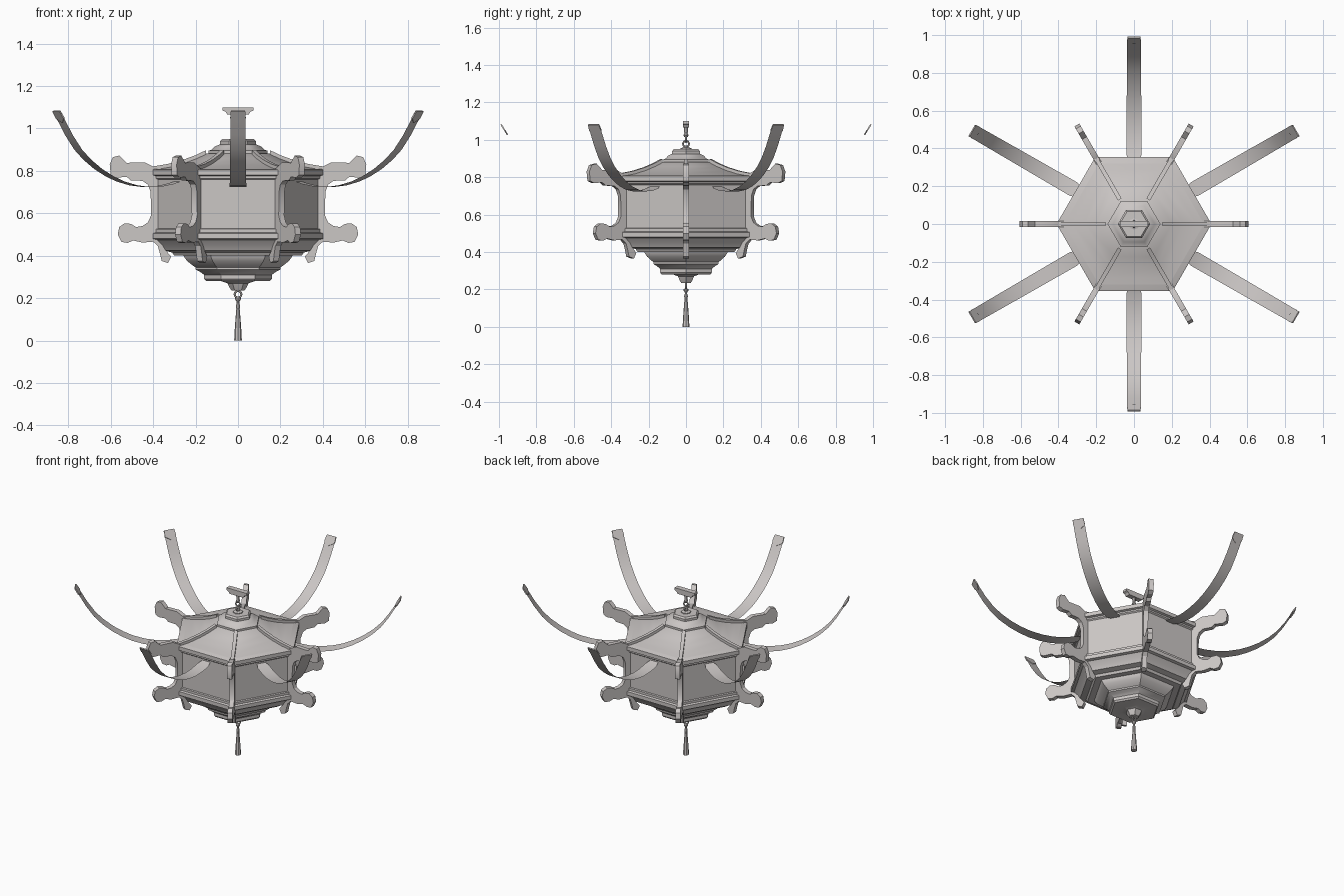
import bpy, bmesh
from math import cos, sin, pi, radians
from mathutils import Matrix, Vector

cube = bpy.data.objects.get("Cube")
if cube:
    bpy.data.objects.remove(cube)


def material(name, color):
    m = bpy.data.materials.new(name)
    m.use_nodes = True
    m.diffuse_color = color
    m.node_tree.nodes["Principled BSDF"].inputs["Base Color"].default_value = color
    return m


GREY = material("warm grey", (0.6, 0.57, 0.56, 1))


def finish(bm, name, angle=30, closed=True):
    if closed:
        bmesh.ops.recalc_face_normals(bm, faces=bm.faces)
    me = bpy.data.meshes.new(name)
    bm.to_mesh(me)
    bm.free()
    me.materials.append(GREY)
    ob = bpy.data.objects.new(name, me)
    bpy.context.collection.objects.link(ob)
    bpy.ops.object.select_all(action='DESELECT')
    ob.select_set(True)
    bpy.context.view_layer.objects.active = ob
    bpy.ops.object.shade_smooth_by_angle(angle=radians(angle))
    return ob


def lathe(name, profile, sides=6, angle=30):
    """Prism-like turned body from (radius, height) points, bottom to top."""
    bm = bmesh.new()
    rings = [[bm.verts.new((r * cos(2 * pi * i / sides), r * sin(2 * pi * i / sides), z))
              for i in range(sides)] for r, z in profile]
    for a, b in zip(rings, rings[1:]):
        for i in range(sides):
            j = (i + 1) % sides
            bm.faces.new((a[i], a[j], b[j], b[i]))
    bm.faces.new(rings[0][::-1])
    bm.faces.new(rings[-1])
    return finish(bm, name, angle)


def plate(name, outline, thick):
    """Upright plate in the xz plane, centred on y = 0."""
    bm = bmesh.new()
    face = bm.faces.new([bm.verts.new((x, -thick / 2, z)) for x, z in outline])
    ext = bmesh.ops.extrude_face_region(bm, geom=[face])
    verts = [g for g in ext["geom"] if isinstance(g, bmesh.types.BMVert)]
    bmesh.ops.translate(bm, verts=verts, vec=(0, thick, 0))
    return finish(bm, name)


def around(ob, start):
    """Repeat an object six times about the vertical axis."""
    base = ob.name
    for k in range(6):
        copy = ob if k == 0 else bpy.data.objects.new(f"{base}_{k + 1}", ob.data)
        if k:
            bpy.context.collection.objects.link(copy)
        copy.rotation_euler.z = radians(start + 60 * k)


def ring(name, z, radius, tube, turn):
    """Upright ring."""
    bpy.ops.mesh.primitive_torus_add(major_radius=radius, minor_radius=tube,
                                     major_segments=14, minor_segments=6,
                                     location=(0, 0, z), rotation=(pi / 2, 0, turn))
    ob = bpy.context.object
    ob.name = name
    ob.data.materials.append(GREY)
    bpy.ops.object.shade_smooth_by_angle()


# Six-sided body: stepped bowl, lower flange, walls and eaves
lathe("bowl", [(.03, .235), (.04, .25), (.05, .27), (.08, .28), (.15, .28), (.16, .29),
               (.16, .31), (.18, .325), (.2, .335), (.2, .345), (.215, .355),
               (.24, .375), (.255, .395), (.26, .42)])
lathe("lower_flange", [(.25, .40), (.3, .4), (.31, .415), (.35, .425), (.365, .45), (.39, .475),
                       (.41, .48), (.41, .505), (.395, .51), (.395, .525), (.38, .53)])
lathe("walls", [(.385, .51), (.385, .79)])
lathe("eaves", [(.38, .755), (.395, .765), (.395, .775), (.41, .78), (.41, .805), (.40, .81)])

# Swept roof and cap
roof = [(.40, .805), (.33, .817), (.26, .836), (.2, .858), (.15, .882)]
lathe("roof", roof)
lathe("roof_cap", [(.13, .875), (.14, .882), (.14, .895), (.125, .9), (.11, .915),
                   (.085, .925), (.085, .94), (.075, .95)])

# Ridge ribs following the roof
around(plate("roof_rib", [(r, z - .02) for r, z in roof]
             + [(r, z + .016) for r, z in reversed(roof)], .022), 0)

# Scrolled corner brackets
around(plate("corner_bracket", [
    (.37, .81), (.40, .82), (.44, .84), (.525, .838), (.56, .872), (.59, .865), (.605, .83),
    (.6, .78), (.575, .768), (.525, .772), (.505, .755), (.45, .753), (.425, .735),
    (.412, .7), (.41, .59), (.425, .557), (.45, .54), (.48, .535), (.505, .55), (.535, .553),
    (.56, .535), (.567, .5), (.55, .465), (.52, .46), (.495, .472), (.45, .462), (.40, .466),
    (.378, .445), (.368, .41), (.36, .375), (.33, .365), (.315, .395), (.345, .43),
    (.365, .49), (.375, .6)], .03), 0)

# Long upswept ribbons
path = [(.33, .75), (.37, .738), (.43, .727), (.5, .724), (.57, .732), (.64, .75), (.7, .775),
        (.76, .808), (.82, .852), (.87, .9), (.92, .968), (.96, 1.035), (.99, 1.08)]
bm = bmesh.new()
rows = []
for i, (r, z) in enumerate(path):
    half = .028 if i == 0 else .041 - .006 * i / len(path)
    rows.append([bm.verts.new((r, s * half, z)) for s in (-1, 1)])
for a, b in zip(rows, rows[1:]):
    bm.faces.new((a[0], b[0], b[1], a[1]))
around(finish(bm, "ribbon", 40, closed=False), 30)

# Pointed tabs on the ribbon tips
bm = bmesh.new()
tip, along = Vector((.992, 0, 1.08)), Vector((-.03, 0, -.048))
tab = [tip + along * t + Vector((0, w, 0)) for t, w in
       ((0, -.033), (0, .033), (.7, .037), (1.15, 0), (.7, -.037))]
face = bm.faces.new([bm.verts.new(p) for p in tab])
ext = bmesh.ops.extrude_face_region(bm, geom=[face])
bmesh.ops.translate(bm, vec=(-.006, 0, .004),
                    verts=[g for g in ext["geom"] if isinstance(g, bmesh.types.BMVert)])
around(finish(bm, "ribbon_tip"), 30)

# Hanging fittings above the cap
lathe("cap_stud", [(.03, .945), (.03, .955), (.012, .96), (.012, .97)], 8)
ring("lower_link", .978, .016, .005, pi / 2)
ring("upper_link", 1.003, .016, .005, 0)
lathe("hanger_stem", [(.009, 1.015), (.014, 1.025), (.009, 1.035), (.012, 1.07)], 8)
plate("hanger_bar", [(-.05, 1.065), (.05, 1.065), (.058, 1.078), (.073, 1.085), (.073, 1.1),
                     (-.073, 1.1), (-.073, 1.085), (-.058, 1.078)], .034)

# Tassel below the bowl
ring("tassel_ring", .218, .016, .005, 0)
lathe("tassel_knot", [(.005, .17), (.007, .185), (.013, .193), (.013, .2), (.006, .206)], 8)
lathe("tassel", [(.018, 0), (.017, .03), (.012, .1), (.008, .15), (.01, .165), (.006, .178)], 8)
